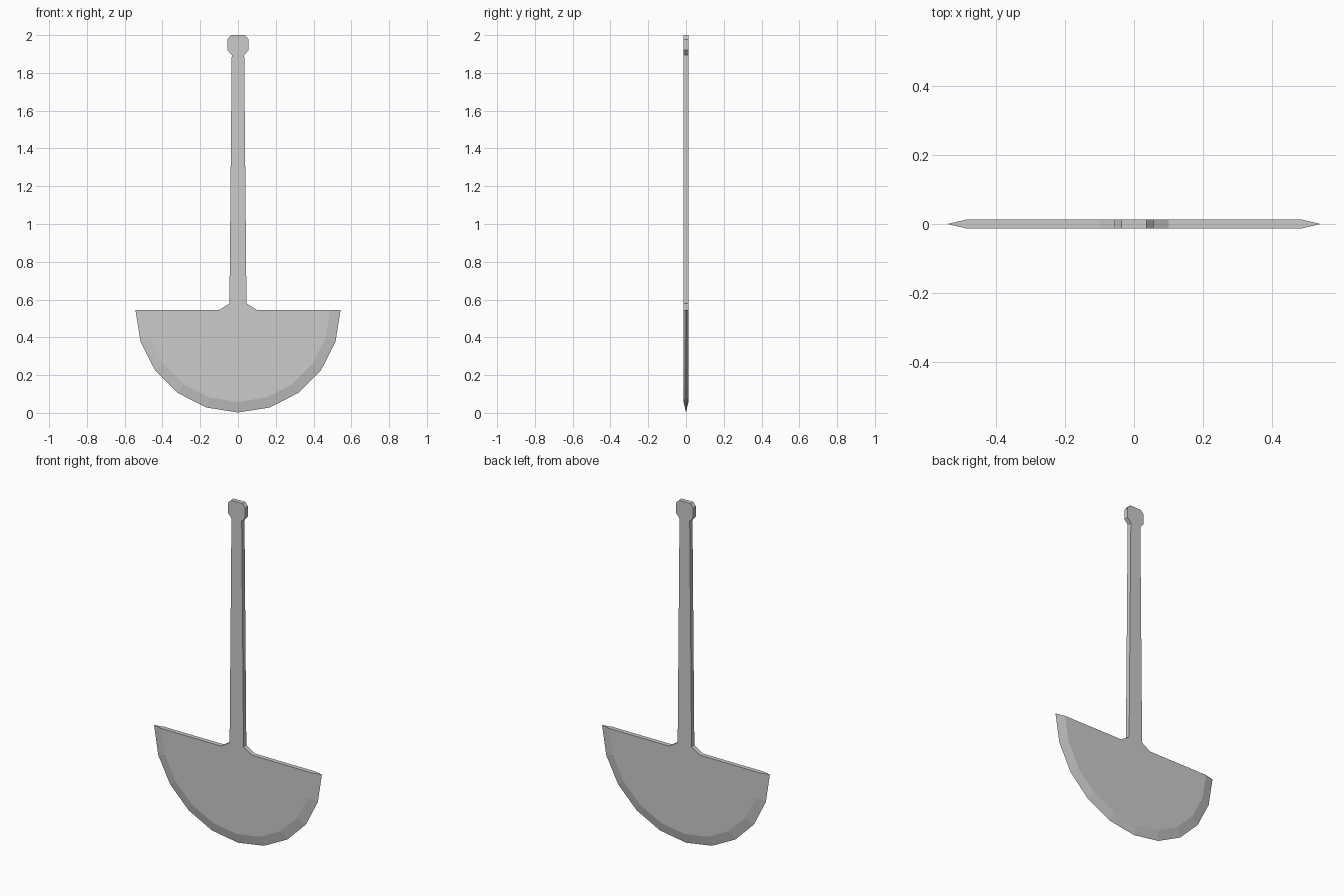
import bpy, bmesh
from math import cos, sin, pi

if "Cube" in bpy.data.objects:
    bpy.data.objects.remove(bpy.data.objects["Cube"])

R_EDGE, R_FLAT, CZ = 0.543, 0.487, 0.545
HALF_T = 0.013
SEGS = 10


def arc(radius):
    # lower half circle, left to right
    return [(radius * cos(pi + pi * i / SEGS), CZ + radius * sin(pi + pi * i / SEGS))
            for i in range(SEGS + 1)]


# right half of the shaft: shoulder, taper, neck and knob
shaft = [(0.10, CZ), (0.045, 0.58), (0.033, 1.895),
         (0.056, 1.92), (0.056, 1.978), (0.037, 2.0)]
outline = arc(R_FLAT) + shaft + [(-x, z) for x, z in reversed(shaft)]

bm = bmesh.new()
front = [bm.verts.new((x, -HALF_T, z)) for x, z in outline]
back = [bm.verts.new((x, HALF_T, z)) for x, z in outline]
edge = [bm.verts.new((x, 0, z)) for x, z in arc(R_EDGE)]

# flat front and back
bm.faces.new(front)
bm.faces.new(back[::-1])

# side walls along the blade top and around the shaft
n = len(outline)
for i in range(SEGS, n):
    j = (i + 1) % n
    bm.faces.new((front[i], back[i], back[j], front[j]))

# sharpened rim
for i in range(SEGS):
    bm.faces.new((front[i], front[i + 1], edge[i + 1], edge[i]))
    bm.faces.new((back[i + 1], back[i], edge[i], edge[i + 1]))
for i in (0, SEGS):
    bm.faces.new((front[i], edge[i], back[i]))

bmesh.ops.recalc_face_normals(bm, faces=bm.faces)
bmesh.ops.triangulate(bm, faces=[f for f in bm.faces if len(f.verts) > 4])
bmesh.ops.translate(bm, verts=bm.verts, vec=(0, 0, 0))

mesh = bpy.data.meshes.new("blade_and_shaft")
bm.to_mesh(mesh)
bm.free()
obj = bpy.data.objects.new("blade_and_shaft", mesh)
bpy.context.collection.objects.link(obj)
